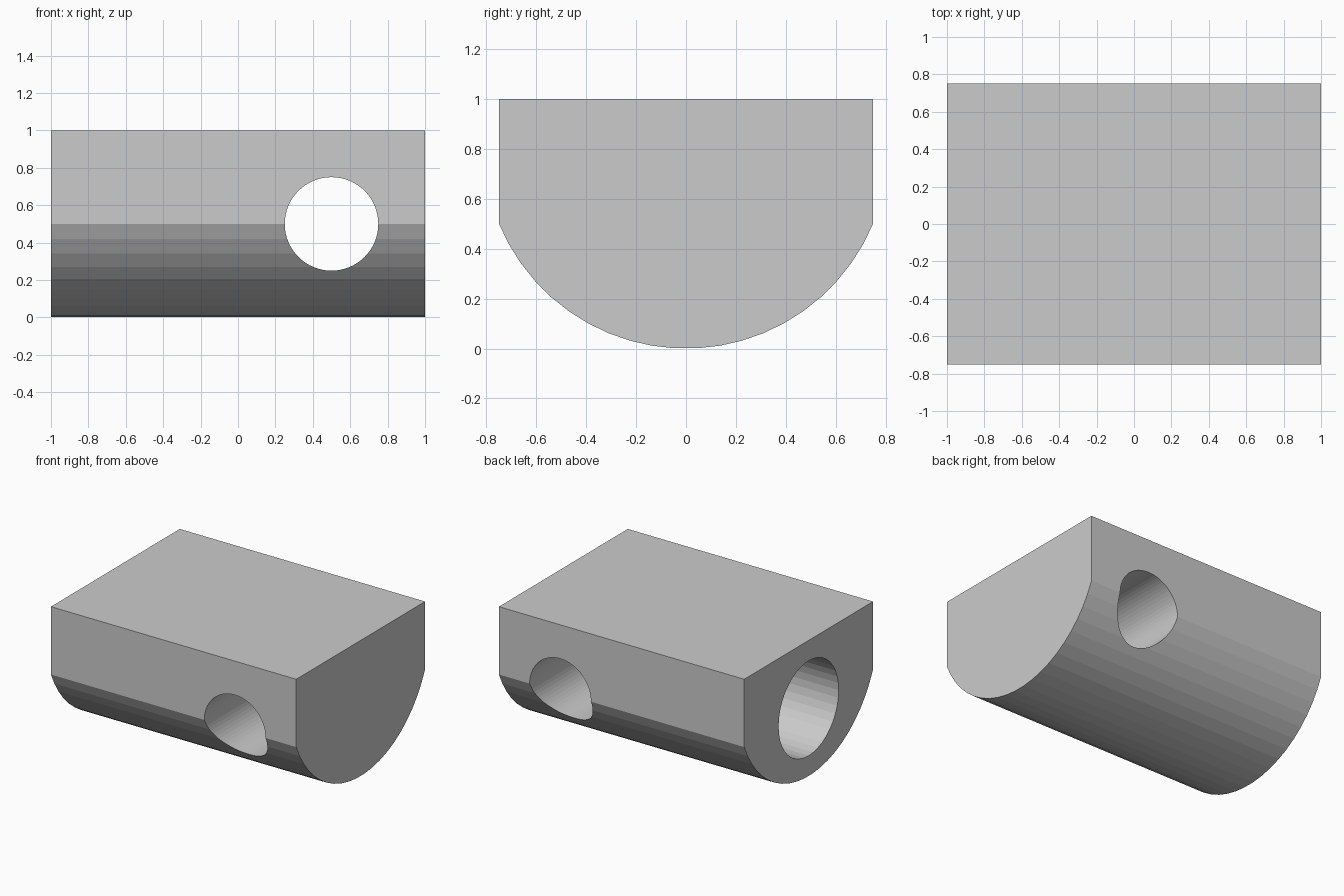
import bpy, bmesh, math
from math import radians

if "Cube" in bpy.data.objects:
    bpy.data.objects.remove(bpy.data.objects["Cube"])


def cutter(name, radius, length, location, rotation, sides):
    bpy.ops.mesh.primitive_cylinder_add(vertices=sides, radius=radius, depth=length,
                                        location=location, rotation=rotation)
    obj = bpy.context.object
    obj.name = name
    obj.hide_render = True
    obj.hide_set(True)
    return obj


# Block: flat top and sides, rounded underside, extruded along x
R = 0.8125
half = math.asin(0.75 / R)
SEG = 21
profile = [(0.75, 1.0), (-0.75, 1.0)]
for i in range(SEG + 1):
    a = -half + 2 * half * i / SEG
    profile.append((R * math.sin(a), R - R * math.cos(a)))

bm = bmesh.new()
face = bm.faces.new([bm.verts.new((-1, y, z)) for y, z in profile])
ext = bmesh.ops.extrude_face_region(bm, geom=[face])
moved = [g for g in ext["geom"] if isinstance(g, bmesh.types.BMVert)]
bmesh.ops.translate(bm, vec=(2, 0, 0), verts=moved)
bmesh.ops.recalc_face_normals(bm, faces=bm.faces)
mesh = bpy.data.meshes.new("bored_block")
bm.to_mesh(mesh)
bm.free()
block = bpy.data.objects.new("bored_block", mesh)
bpy.context.collection.objects.link(block)

# Cross hole runs right through; the end bore is blind
cutters = [
    cutter("cross_hole_cutter", 0.25, 2.0, (0.5, 0, 0.5), (radians(90), 0, 0), 64),
    cutter("end_bore_cutter", 0.35, 1.2, (-0.6, 0, 0.5), (0, radians(90), 0), 40),
]
for c in cutters:
    mod = block.modifiers.new(c.name, 'BOOLEAN')
    mod.operation = 'DIFFERENCE'
    mod.solver = 'EXACT'
    mod.object = c
